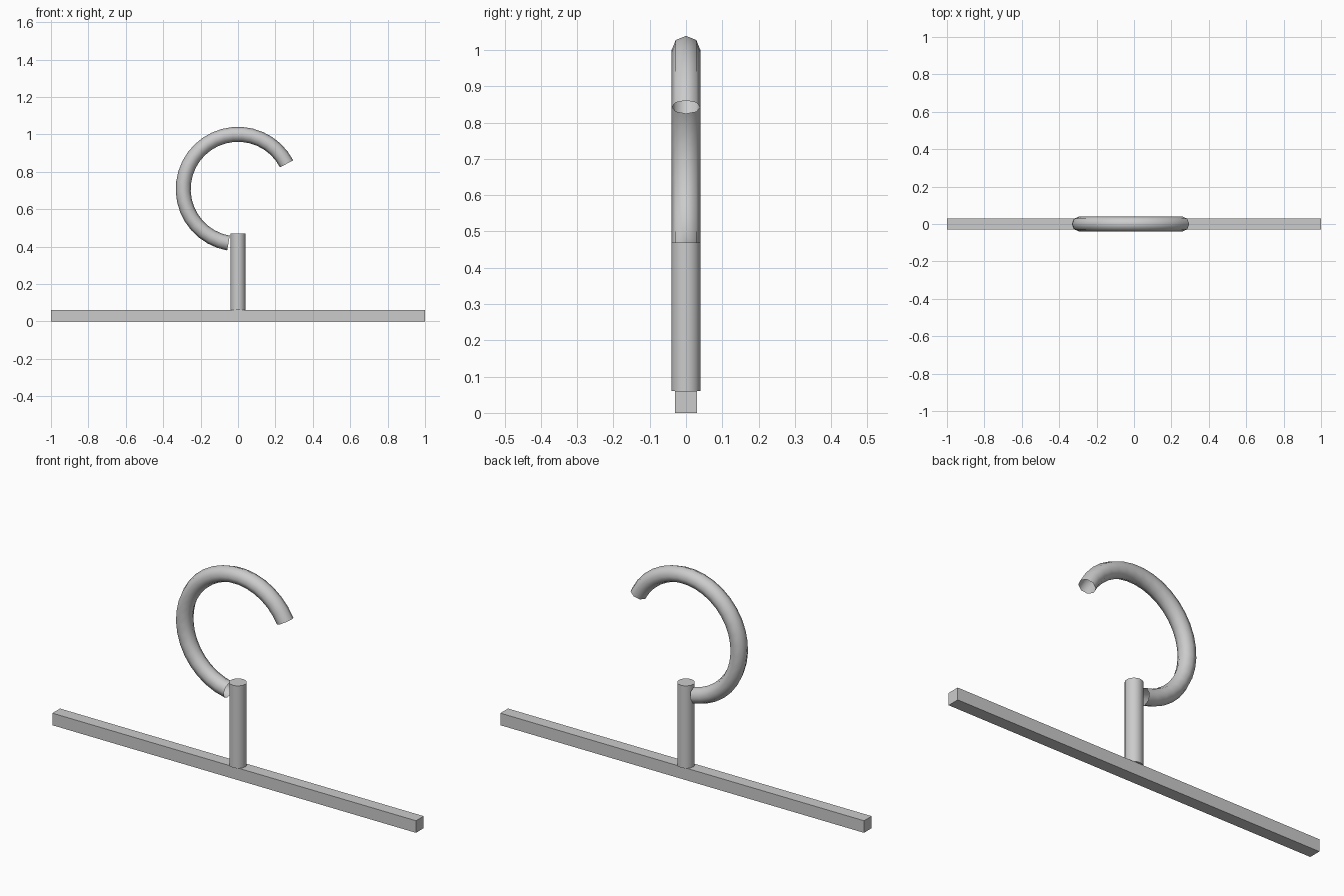
import bpy, bmesh
from math import sin, cos, pi, radians

if "Cube" in bpy.data.objects:
    bpy.data.objects.remove(bpy.data.objects["Cube"])


def finish(bm, name, smooth):
    bmesh.ops.recalc_face_normals(bm, faces=bm.faces[:])
    me = bpy.data.meshes.new(name)
    bm.to_mesh(me)
    bm.free()
    ob = bpy.data.objects.new(name, me)
    bpy.context.collection.objects.link(ob)
    if smooth:
        bpy.ops.object.select_all(action='DESELECT')
        bpy.context.view_layer.objects.active = ob
        ob.select_set(True)
        bpy.ops.object.shade_smooth_by_angle(angle=radians(50))
    return ob


# Crossbar
bm = bmesh.new()
bmesh.ops.create_cube(bm, size=1)
for v in bm.verts:
    v.co = (v.co.x * 2, v.co.y * 0.06, v.co.z * 0.06 + 0.03)
finish(bm, "crossbar", False)

# Upright stem
bm = bmesh.new()
bmesh.ops.create_cone(bm, cap_ends=True, segments=16,
                      radius1=0.04, radius2=0.04, depth=0.41)
bmesh.ops.translate(bm, verts=bm.verts[:], vec=(0, 0, 0.265))
finish(bm, "stem", True)

# Hook: open-ended tube swept along an arc
R, TUBE, CZ = 0.293, 0.04, 0.707
STEPS, SIDES = 24, 8
START, END = radians(27.5), radians(260)
bm = bmesh.new()
rings = []
for i in range(STEPS + 1):
    a = START + (END - START) * i / STEPS
    ring = []
    for j in range(SIDES):
        t = 2 * pi * j / SIDES
        r = R + TUBE * cos(t)
        ring.append(bm.verts.new((r * cos(a), TUBE * sin(t), CZ + r * sin(a))))
    rings.append(ring)
for p, q in zip(rings, rings[1:]):
    for j in range(SIDES):
        k = (j + 1) % SIDES
        bm.faces.new((p[j], p[k], q[k], q[j]))
finish(bm, "hook", True)
